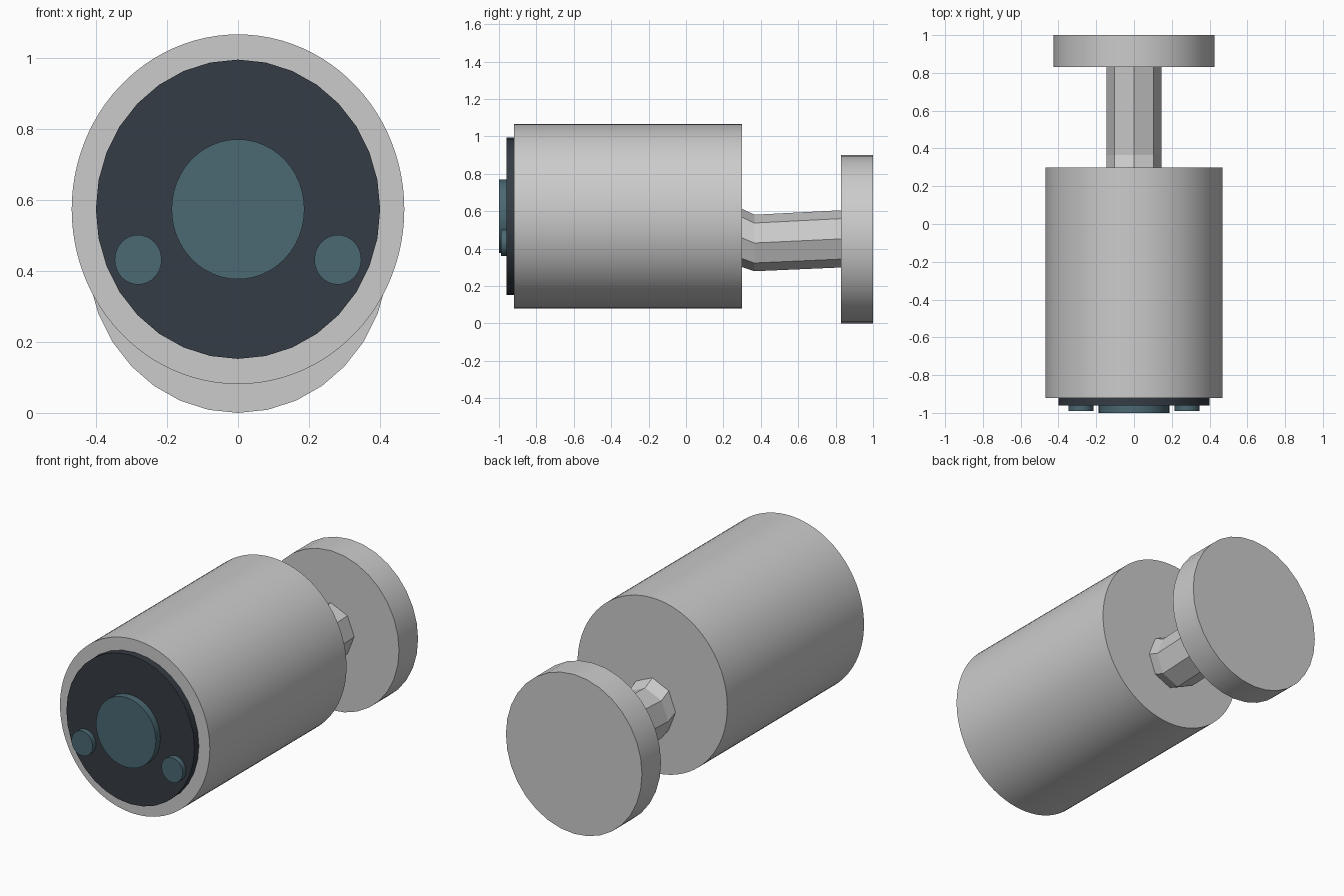
import bpy, bmesh, math

if "Cube" in bpy.data.objects:
    bpy.data.objects.remove(bpy.data.objects["Cube"])


def material(name, rgb):
    m = bpy.data.materials.new(name)
    m.diffuse_color = (*rgb, 1)
    m.use_nodes = True
    m.node_tree.nodes["Principled BSDF"].inputs["Base Color"].default_value = m.diffuse_color
    return m


def loft(name, rings, sides, mat=None, smooth=True):
    """Capped tube along y; each ring is (x, y, z, x radius, z radius)."""
    bm = bmesh.new()
    loops = []
    for x, y, z, rx, rz in rings:
        angles = [2 * math.pi * i / sides for i in range(sides)]
        loops.append([bm.verts.new((x + rx * math.sin(a), y, z + rz * math.cos(a)))
                      for a in angles])
    for a, b in zip(loops, loops[1:]):
        for i in range(sides):
            j = (i + 1) % sides
            bm.faces.new((a[i], a[j], b[j], b[i]))
    bm.faces.new(loops[0])
    bm.faces.new(loops[-1])
    bmesh.ops.recalc_face_normals(bm, faces=bm.faces)
    mesh = bpy.data.meshes.new(name)
    bm.to_mesh(mesh)
    bm.free()
    obj = bpy.data.objects.new(name, mesh)
    bpy.context.collection.objects.link(obj)
    if mat:
        mesh.materials.append(mat)
    if smooth:
        bpy.ops.object.select_all(action='DESELECT')
        obj.select_set(True)
        bpy.context.view_layer.objects.active = obj
        bpy.ops.object.shade_smooth_by_angle(angle=math.radians(30))
    return obj


def disc(name, x, z, rx, rz, y0, y1, sides=32, mat=None):
    return loft(name, [(x, y0, z, rx, rz), (x, y1, z, rx, rz)], sides, mat)


dark = material("dark_face", (0.035, 0.045, 0.058))
glass = material("lens_glass", (0.07, 0.14, 0.17))

# Camera housing and wall plate
disc("housing", 0, 0.573, 0.468, 0.492, -0.92, 0.30, 96)
disc("wall_plate", 0, 0.45, 0.425, 0.45, 0.83, 1.0)

# Dark face with the main lens and two small sensors
disc("face_plate", 0, 0.573, 0.40, 0.421, -0.96, -0.92, 32, dark)
disc("main_lens", 0, 0.573, 0.187, 0.197, -1.0, -0.955, 48, glass)
for side, name in ((-1, "left_sensor"), (1, "right_sensor")):
    disc(name, side * 0.281, 0.431, 0.066, 0.07, -0.99, -0.955, 32, glass)

# Bent eight-sided mounting arm
loft("mounting_arm", [(0, 0.25, 0.478, 0.145, 0.16), (0, 0.365, 0.43, 0.145, 0.151),
                      (0, 0.85, 0.453, 0.145, 0.153)], 8, smooth=False)
